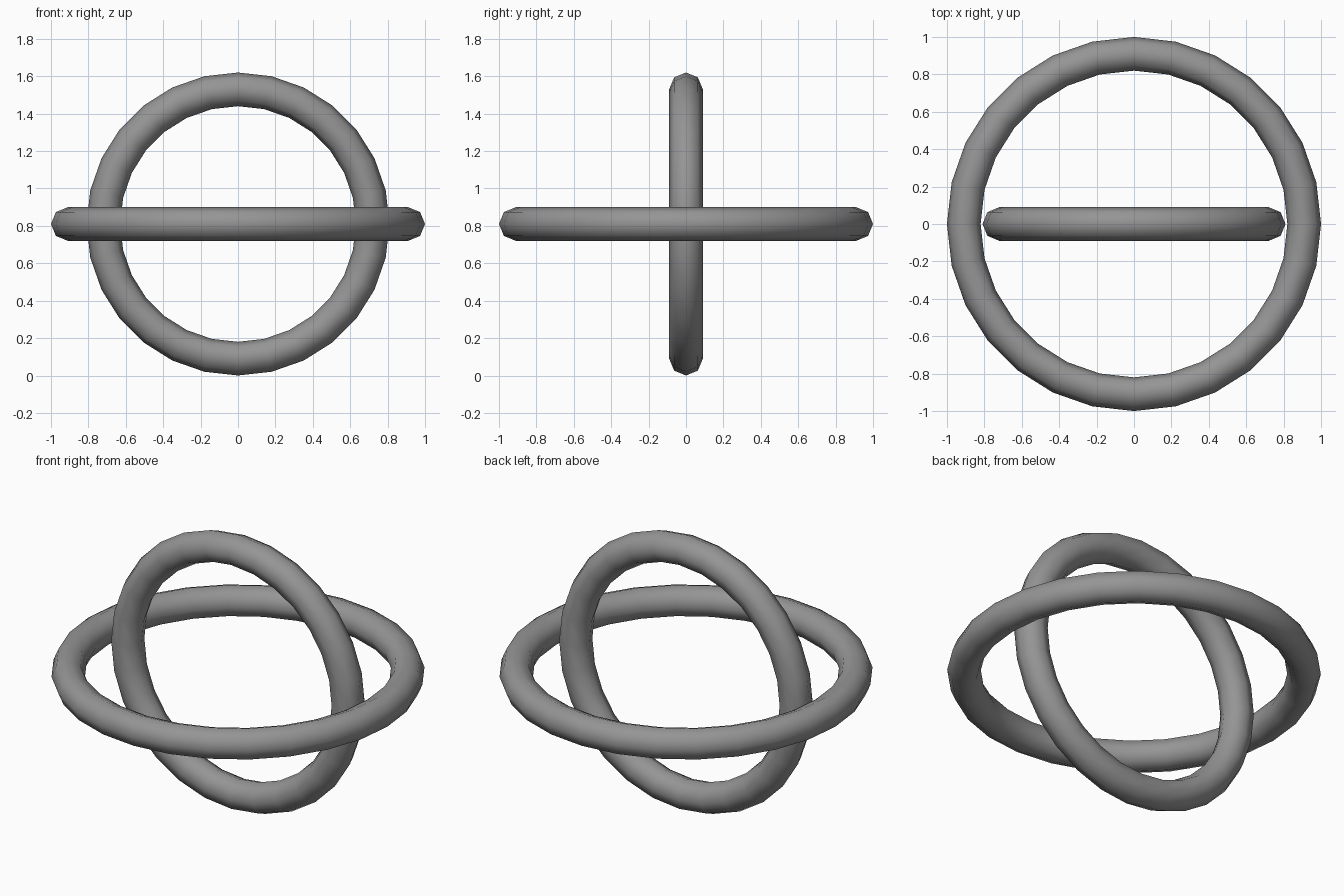
import bpy
import math

cube = bpy.data.objects.get("Cube")
if cube:
    bpy.data.objects.remove(cube, do_unlink=True)

# One plain grey for both rings
grey = bpy.data.materials.new("mid_grey")
grey.use_nodes = True
grey.diffuse_color = (0.3, 0.3, 0.3, 1)
grey.node_tree.nodes["Principled BSDF"].inputs["Base Color"].default_value = (0.3, 0.3, 0.3, 1)

TUBE = 0.09      # tube radius
CENTRE_Z = 0.81  # shared centre height


def ring(name, radius, tilt):
    """Round ring with an eight-sided tube, turned about x by tilt."""
    bpy.ops.mesh.primitive_torus_add(
        major_radius=radius, minor_radius=TUBE,
        major_segments=28, minor_segments=8,
        location=(0, 0, CENTRE_Z), rotation=(tilt, 0, 0))
    obj = bpy.context.object
    obj.name = obj.data.name = name
    obj.data.materials.append(grey)
    bpy.ops.object.shade_smooth()
    return obj


# Large flat ring and the smaller upright ring nested inside it
ring("outer_ring", 0.91, 0)
ring("inner_ring", 0.72, math.radians(90))
